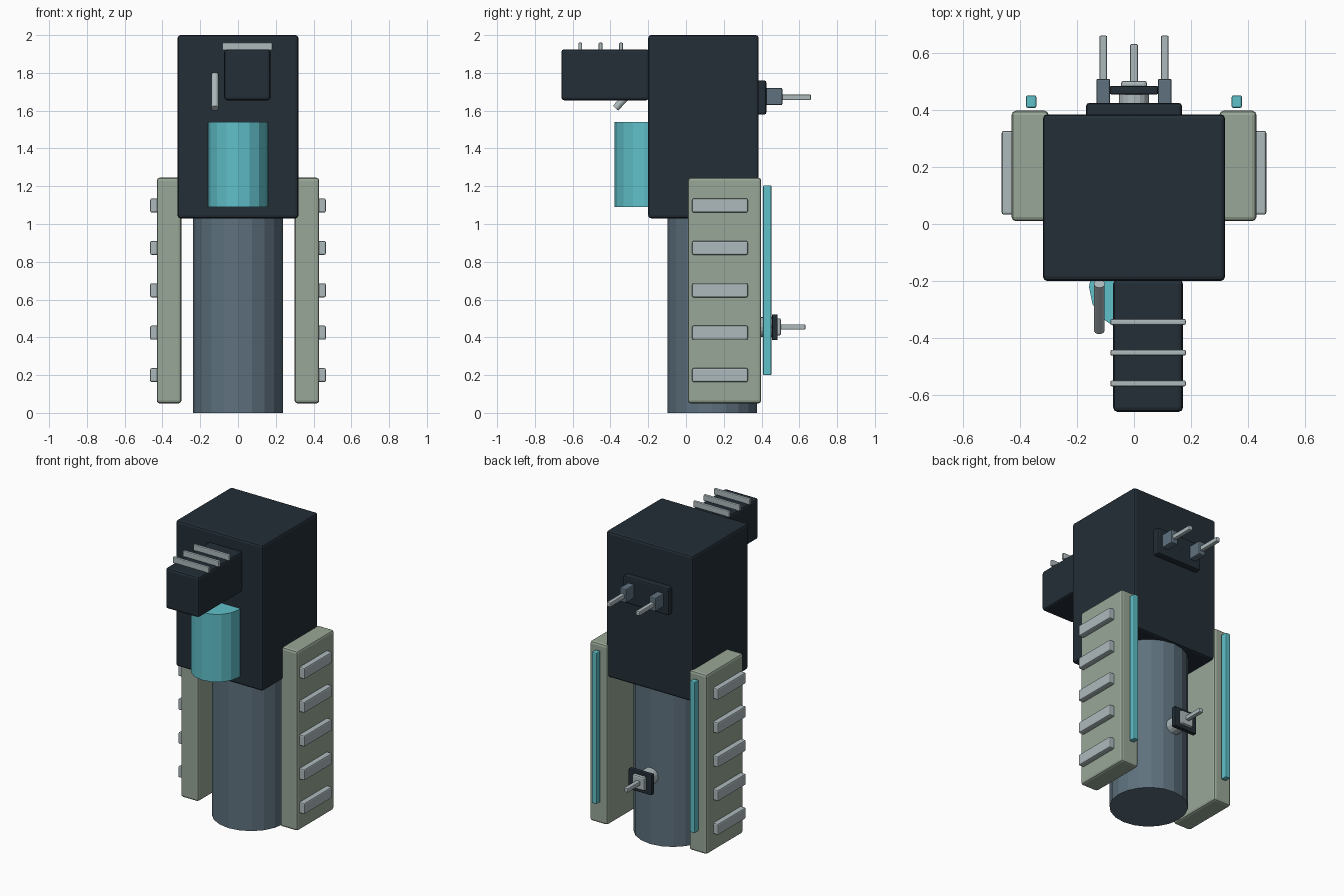
import bpy
import math
from mathutils import Vector

cube = bpy.data.objects.get("Cube")
if cube:
    bpy.data.objects.remove(cube, do_unlink=True)


def material(name, hex_code):
    # Convert a display colour to linear values
    srgb = [int(hex_code[i:i + 2], 16) / 255 for i in (0, 2, 4)]
    color = [c / 12.92 if c <= 0.04045 else ((c + 0.055) / 1.055) ** 2.4 for c in srgb] + [1]
    mat = bpy.data.materials.new(name)
    mat.use_nodes = True
    mat.diffuse_color = color
    mat.node_tree.nodes["Principled BSDF"].inputs["Base Color"].default_value = color
    return mat


dark = material("dark navy", "232E37")
slate = material("slate grey", "5E717E")
sage = material("sage green", "99A797")
teal = material("teal", "60C0CA")
silver = material("light silver", "AEBABD")


def finish(obj, name, mat, bevel):
    obj.name = name
    obj.data.materials.append(mat)
    if bevel:
        mod = obj.modifiers.new("soft edges", "BEVEL")
        mod.width = bevel
        mod.segments = 2
        mod.limit_method = "ANGLE"
        mod.angle_limit = math.radians(50)
    return obj


def box(name, mat, x, y, z, bevel=0.0):
    # Box given by its low and high limit on each axis
    bpy.ops.mesh.primitive_cube_add(size=1)
    obj = bpy.context.object
    limits = (x, y, z)
    obj.location = [(a + b) / 2 for a, b in limits]
    size = [b - a for a, b in limits]
    for v in obj.data.vertices:
        v.co = [c * s for c, s in zip(v.co, size)]
    return finish(obj, name, mat, bevel)


def rod(name, mat, start, end, radius, sides=12, bevel=0.0):
    # Cylinder between two points
    a, b = Vector(start), Vector(end)
    bpy.ops.mesh.primitive_cylinder_add(vertices=sides, radius=radius,
                                        depth=(b - a).length, location=(a + b) / 2)
    obj = bpy.context.object
    obj.rotation_euler = (b - a).to_track_quat("Z", "Y").to_euler()
    return finish(obj, name, mat, bevel)


# Central column, upper housing and front drum
rod("column", slate, (0, 0.138, 0), (0, 0.138, 1.05), 0.237, 20)
box("housing", dark, (-0.32, 0.32), (-0.2, 0.385), (1.03, 2.0), 0.015)
rod("front_drum", teal, (0, -0.22, 1.09), (0, -0.22, 1.54), 0.158, 16)

# Forward block with top ribs and slanted lever
box("front_block", dark, (-0.073, 0.172), (-0.66, -0.195), (1.655, 1.925), 0.015)
for i in range(3):
    y = -0.56 + 0.108 * i
    box(f"block_rib_{i + 1}", silver, (-0.083, 0.182), (y - 0.01, y + 0.01), (1.92, 1.96), 0.005)
rod("slanted_lever", silver, (-0.122, -0.373, 1.613), (-0.122, -0.21, 1.79), 0.019, 16)

# Side panels with ribs and rear strips
for side, s in (("left", 1), ("right", -1)):
    def span(a, b):
        return sorted((s * a, s * b))

    box(f"{side}_panel", sage, span(0.3, 0.43), (0.01, 0.398), (0.05, 1.245), 0.015)
    for i in range(5):
        z = 0.2 + 0.2245 * i
        box(f"{side}_panel_rib_{i + 1}", silver, span(0.42, 0.465), (0.033, 0.327),
            (z - 0.037, z + 0.037), 0.008)
    box(f"{side}_strip", teal, span(0.343, 0.379), (0.408, 0.452), (0.2, 1.205), 0.006)

    # Upper rear prongs
    box(f"{side}_prong_base", slate, span(0.084, 0.132), (0.41, 0.51), (1.63, 1.72), 0.006)
    box(f"{side}_prong", silver, span(0.094, 0.122), (0.49, 0.662), (1.656, 1.686), 0.006)

# Upper rear mounting plate
box("upper_rear_plate", dark, (-0.168, 0.168), (0.375, 0.425), (1.58, 1.76), 0.01)

# Lower rear socket
rod("socket_neck", silver, (0, 0.36, 0.455), (0, 0.46, 0.455), 0.053, 16)
box("socket_plate", dark, (-0.085, 0.085), (0.455, 0.485), (0.385, 0.522), 0.006)
box("socket_cap", silver, (-0.046, 0.046), (0.475, 0.503), (0.409, 0.501), 0.01)
box("socket_prong", silver, (-0.014, 0.014), (0.49, 0.632), (0.441, 0.469), 0.005)
